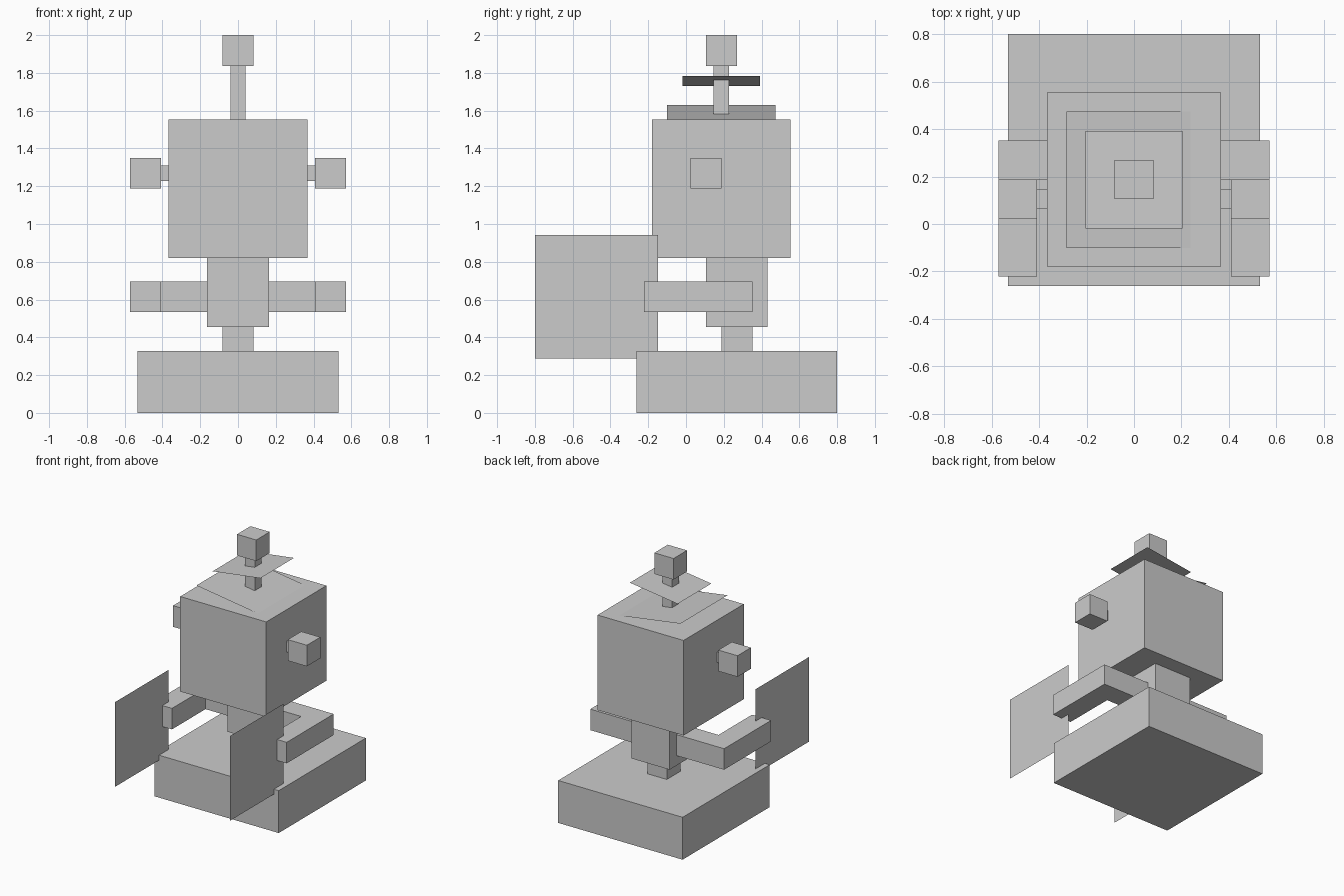
import bpy
import math

if "Cube" in bpy.data.objects:
    bpy.data.objects.remove(bpy.data.objects["Cube"])

grey = bpy.data.materials.new("light_grey")
grey.diffuse_color = (0.6, 0.6, 0.6, 1)
grey.use_nodes = True
grey.node_tree.nodes["Principled BSDF"].inputs["Base Color"].default_value = grey.diffuse_color


def finish(name):
    ob = bpy.context.object
    ob.name = name
    ob.data.materials.append(grey)
    return ob


def box(name, x0, x1, y0, y1, z0, z1):
    """Block given by its extents."""
    bpy.ops.mesh.primitive_cube_add(
        size=1, location=((x0 + x1) / 2, (y0 + y1) / 2, (z0 + z1) / 2))
    ob = finish(name)
    ob.scale = (x1 - x0, y1 - y0, z1 - z0)
    return ob


def block(name, half, y, z0, z1):
    """Square-plan block centred on x = 0."""
    return box(name, -half, half, y - half, y + half, z0, z1)


def sheet(name, size, loc, tilt):
    """Thin square sheet turned about the y axis."""
    bpy.ops.mesh.primitive_plane_add(size=size, location=loc, rotation=(0, tilt, 0))
    return finish(name)


BODY_Y, HEAD_Y, EAR_Y = 0.269, 0.187, 0.106

# Body stack
block("base", 0.531, BODY_Y, 0, 0.327)
block("waist", 0.082, BODY_Y, 0.327, 0.455)
block("torso", 0.163, BODY_Y, 0.455, 0.82)
block("head", 0.367, HEAD_Y, 0.82, 1.553)

# Antenna with two tilted sheets around its post
block("antenna_post", 0.041, HEAD_Y, 1.553, 1.837)
block("antenna_tip", 0.082, HEAD_Y, 1.837, 2.0)
sheet("lower_antenna_sheet", 0.575, (0, HEAD_Y, 1.588), math.atan(0.147))
sheet("upper_antenna_sheet", 0.411, (0, HEAD_Y, 1.757), -math.atan(0.135))

# Ears, arms and flat hands on both sides
for side, s in (("left", -1), ("right", 1)):
    def pair(name, a, b, *rest):
        box(side + "_" + name, min(s * a, s * b), max(s * a, s * b), *rest)

    pair("ear_stalk", 0.367, 0.408, EAR_Y - 0.041, EAR_Y + 0.041, 1.228, 1.309)
    pair("ear", 0.408, 0.571, EAR_Y - 0.082, EAR_Y + 0.082, 1.187, 1.35)
    pair("upper_arm", 0.163, 0.571, 0.187, 0.351, 0.533, 0.695)
    pair("forearm", 0.408, 0.571, -0.222, 0.187, 0.533, 0.695)
    sheet(side + "_hand", 0.653, (s * 0.49, -0.4735, 0.615), math.pi / 2)
